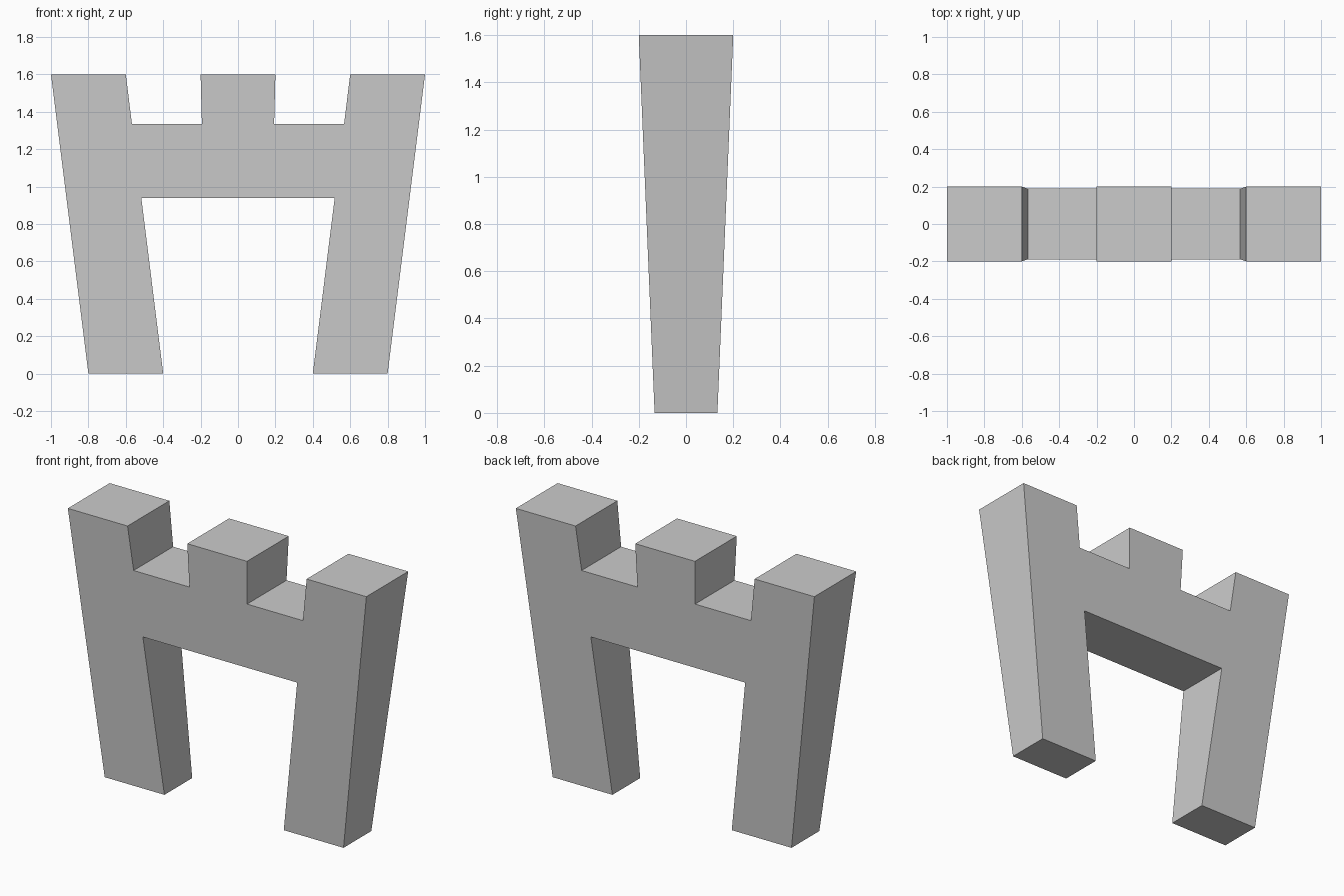
import bpy, bmesh

if "Cube" in bpy.data.objects:
    bpy.data.objects.remove(bpy.data.objects["Cube"])

# Right half of the front outline (x, z), from the inner arch to the middle battlement
half = [(0.517, 0.94), (0.40, 0.0), (0.80, 0.0), (1.0, 1.60), (0.60, 1.60),
        (0.567, 1.335), (0.193, 1.335), (0.20, 1.60)]
outline = half + [(-x, z) for x, z in reversed(half)]


def half_depth(z):
    # The gate grows thicker towards the top
    return 0.133 + (0.20 - 0.133) * z / 1.60


# Gate tower body: front and back outlines joined by side walls
bm = bmesh.new()
front = [bm.verts.new((x, -half_depth(z), z)) for x, z in outline]
back = [bm.verts.new((x, half_depth(z), z)) for x, z in outline]
bm.faces.new(front)
bm.faces.new(back[::-1])
n = len(outline)
for i in range(n):
    j = (i + 1) % n
    bm.faces.new((front[j], front[i], back[i], back[j]))
bmesh.ops.recalc_face_normals(bm, faces=bm.faces)
mesh = bpy.data.meshes.new("battlement_gate")
bm.to_mesh(mesh)
bm.free()
bpy.context.collection.objects.link(bpy.data.objects.new("battlement_gate", mesh))
